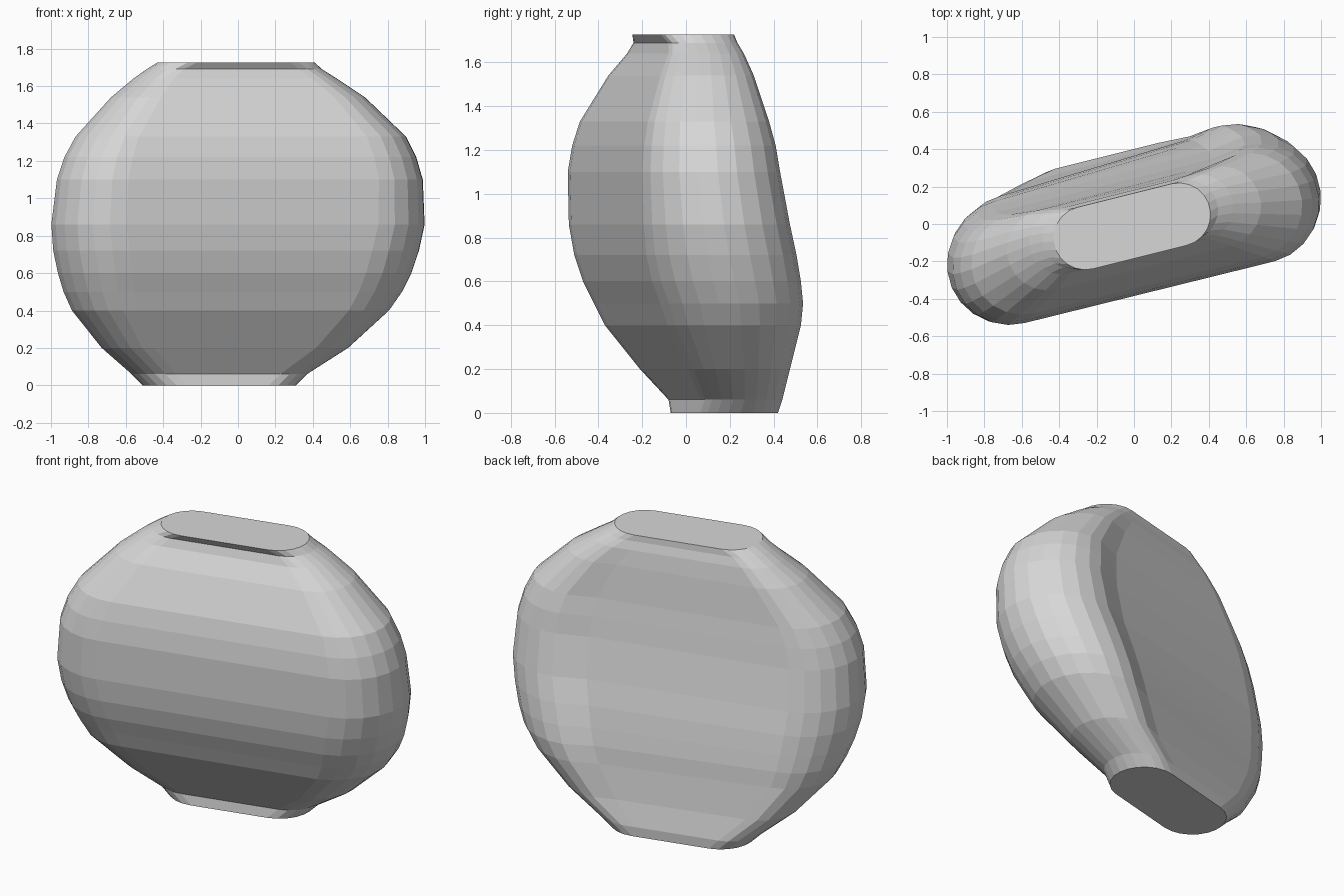
import bpy, bmesh, math
from mathutils import Vector

default = bpy.data.objects.get("Cube")
if default:
    bpy.data.objects.remove(default, do_unlink=True)

# Single stoneware colour
clay = bpy.data.materials.new("clay_grey")
grey = (0.68, 0.68, 0.68, 1.0)
clay.use_nodes = True
clay.diffuse_color = grey
clay.node_tree.nodes["Principled BSDF"].inputs["Base Color"].default_value = grey

SLOPE = 0.25      # turn of the long axis: y rise per x
ARC_STEPS = 11    # facets on each rounded end
DIP_AT = 0.14     # where the sunken back panel starts, from its left edge

# Level rings: height, x min, x max, y min, y max,
# pinch of the narrower end, dip of the back panel
RINGS = [
    (0.00, -0.51, 0.31, -0.07, 0.42, 0, 0),
    (0.06, -0.57, 0.37, -0.08, 0.44, 0, 0),
    (0.20, -0.73, 0.59, -0.21, 0.475, 0.015, 0.01),
    (0.40, -0.89, 0.81, -0.37, 0.525, 0.045, 0.02),
    (0.50, -0.935, 0.88, -0.42, 0.535, 0.045, 0.025),
    (0.60, -0.965, 0.93, -0.47, 0.525, 0.04, 0.025),
    (0.72, -0.99, 0.97, -0.51, 0.505, 0.03, 0.025),
    (0.86, -1.00, 1.00, -0.535, 0.475, 0.02, 0.025),
    (1.10, -0.97, 0.99, -0.54, 0.43, 0.015, 0.025),
    (1.22, -0.93, 0.955, -0.52, 0.41, 0.015, 0.025),
    (1.33, -0.87, 0.90, -0.485, 0.38, 0.01, 0.02),
    (1.54, -0.68, 0.68, -0.355, 0.31, 0, 0.01),
    (1.64, -0.56, 0.53, -0.27, 0.265, 0, 0),
    (1.69, -0.49, 0.45, -0.24, 0.235, 0, 0),
    (1.727, -0.43, 0.41, -0.245, 0.22, 0, 0),
]


def rounded_slot(z, x0, x1, y0, y1, pinch, dip):
    """Outline of a turned slot with two round ends that fills the bounds."""
    r_right = ((y1 - y0) - SLOPE * (x1 - x0)) / (2 * (1 - SLOPE))
    r_left = r_right - pinch
    left = Vector((x0 + r_left, y0 + r_left, z))
    right = Vector((x1 - r_right, y1 - r_right, z))
    axis = right - left
    turn = math.atan2(axis.y, axis.x)
    lean = math.asin((r_left - r_right) / axis.length)

    def arc(centre, r, start, sweep):
        angles = [start + sweep * i / ARC_STEPS for i in range(ARC_STEPS + 1)]
        return [centre + Vector((math.cos(a), math.sin(a), 0)) * r for a in angles]

    right_arc = arc(right, r_right, turn - math.pi / 2 - lean, math.pi + 2 * lean)
    left_arc = arc(left, r_left, turn + math.pi / 2 + lean, math.pi - 2 * lean)
    inward = Vector((axis.y, -axis.x, 0)).normalized()
    panel_edge = right_arc[-1].lerp(left_arc[0], DIP_AT) + inward * dip
    return right_arc + [panel_edge] + left_arc


# Loft the rings into a closed flattened vase body
bm = bmesh.new()
loops = [[bm.verts.new(p) for p in rounded_slot(*ring)] for ring in RINGS]
for low, high in zip(loops, loops[1:]):
    n = len(low)
    for i in range(n):
        j = (i + 1) % n
        bm.faces.new((low[i], low[j], high[j], high[i]))
bm.faces.new(list(reversed(loops[0])))
bm.faces.new(loops[-1])
bmesh.ops.recalc_face_normals(bm, faces=bm.faces)

mesh = bpy.data.meshes.new("vase_body")
bm.to_mesh(mesh)
bm.free()
mesh.materials.append(clay)
vase = bpy.data.objects.new("vase_body", mesh)
bpy.context.collection.objects.link(vase)
